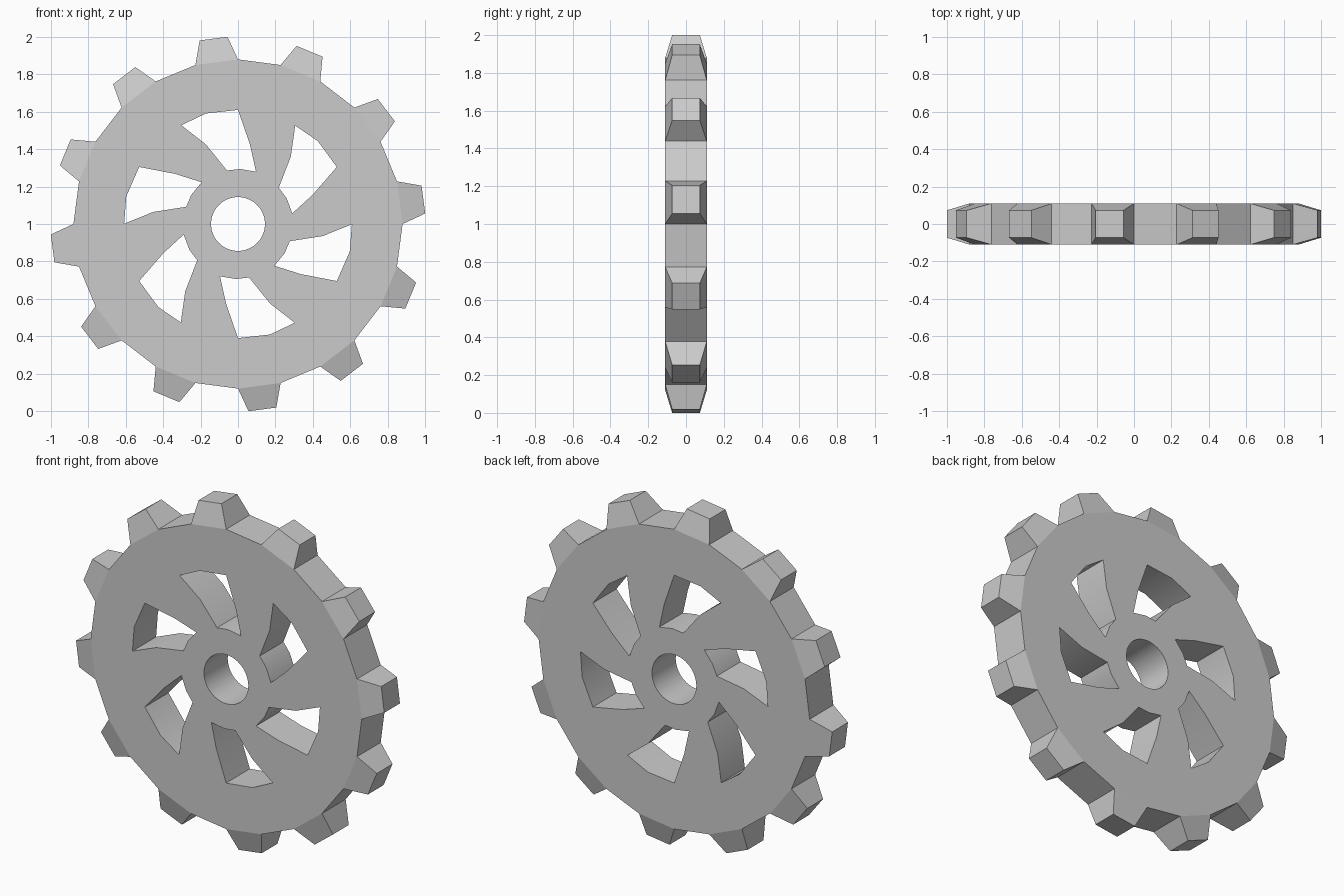
import bpy, bmesh
from math import cos, sin, pi, radians, atan2, hypot
from mathutils import Vector

if "Cube" in bpy.data.objects:
    bpy.data.objects.remove(bpy.data.objects["Cube"])

RIM_R, TIP_R, HOLE_R = 0.88, 1.0025, 0.144
HALF, TIP_HALF = 0.11, 0.073
WINDOW = [(-0.303, 0.528), (-0.171, 0.591), (0, 0.61), (0.064, 0.425),
          (0.096, 0.28), (0.011, 0.294), (-0.059, 0.286), (-0.171, 0.425)]

bm = bmesh.new()


def loop(points):
    vs = [bm.verts.new((x, -HALF, z)) for x, z in points]
    return [bm.edges.new((vs[i - 1], vs[i])) for i in range(len(vs))]


def ring(r, n):
    return [(r * cos(2 * pi * i / n), r * sin(2 * pi * i / n)) for i in range(n)]


# Disc outline, axle hole and six curved windows
edges = loop(ring(RIM_R, 24)) + loop(ring(HOLE_R, 48))
for k in range(6):
    c, s = cos(k * pi / 3), sin(k * pi / 3)
    edges += loop([(x * c - z * s, x * s + z * c) for x, z in WINDOW])
bmesh.ops.triangle_fill(bm, edges=edges, use_beauty=True, normal=(0, -1, 0))

# Thickness
ext = bmesh.ops.extrude_face_region(bm, geom=bm.faces[:], use_keep_orig=True)
new_verts = [g for g in ext["geom"] if isinstance(g, bmesh.types.BMVert)]
bmesh.ops.translate(bm, verts=new_verts, vec=(0, 2 * HALF, 0))
bmesh.ops.recalc_face_normals(bm, faces=bm.faces[:])

# Smooth inner walls with sharp corners
walls = [f for f in bm.faces if abs(f.normal.y) < 0.5]
for f in walls:
    m = f.calc_center_median()
    f.smooth = hypot(m.x, m.z) < 0.8
for e in bm.edges:
    e.smooth = e.calc_face_angle(0) < radians(30)

# Tapered teeth on every other rim face
tooth_faces = []
for f in walls:
    m = f.calc_center_median()
    if hypot(m.x, m.z) > 0.8:
        step = round((atan2(m.z, m.x) - radians(7.5)) / radians(15))
        if step % 2 == 0:
            tooth_faces.append(f)
for f in bmesh.ops.extrude_discrete_faces(bm, faces=tooth_faces)["faces"]:
    m = f.calc_center_median()
    mid = atan2(m.z, m.x)
    side = Vector((-sin(mid), 0, cos(mid)))
    for v in f.verts:
        a = mid + radians(4.3) * (1 if v.co.dot(side) > 0 else -1)
        y = TIP_HALF if v.co.y > 0 else -TIP_HALF
        v.co = (TIP_R * cos(a), y, TIP_R * sin(a))
bmesh.ops.recalc_face_normals(bm, faces=bm.faces[:])

bmesh.ops.translate(bm, verts=bm.verts[:], vec=(0, 0, 1.0))
mesh = bpy.data.meshes.new("gear_wheel")
bm.to_mesh(mesh)
bm.free()
obj = bpy.data.objects.new("gear_wheel", mesh)
bpy.context.collection.objects.link(obj)
